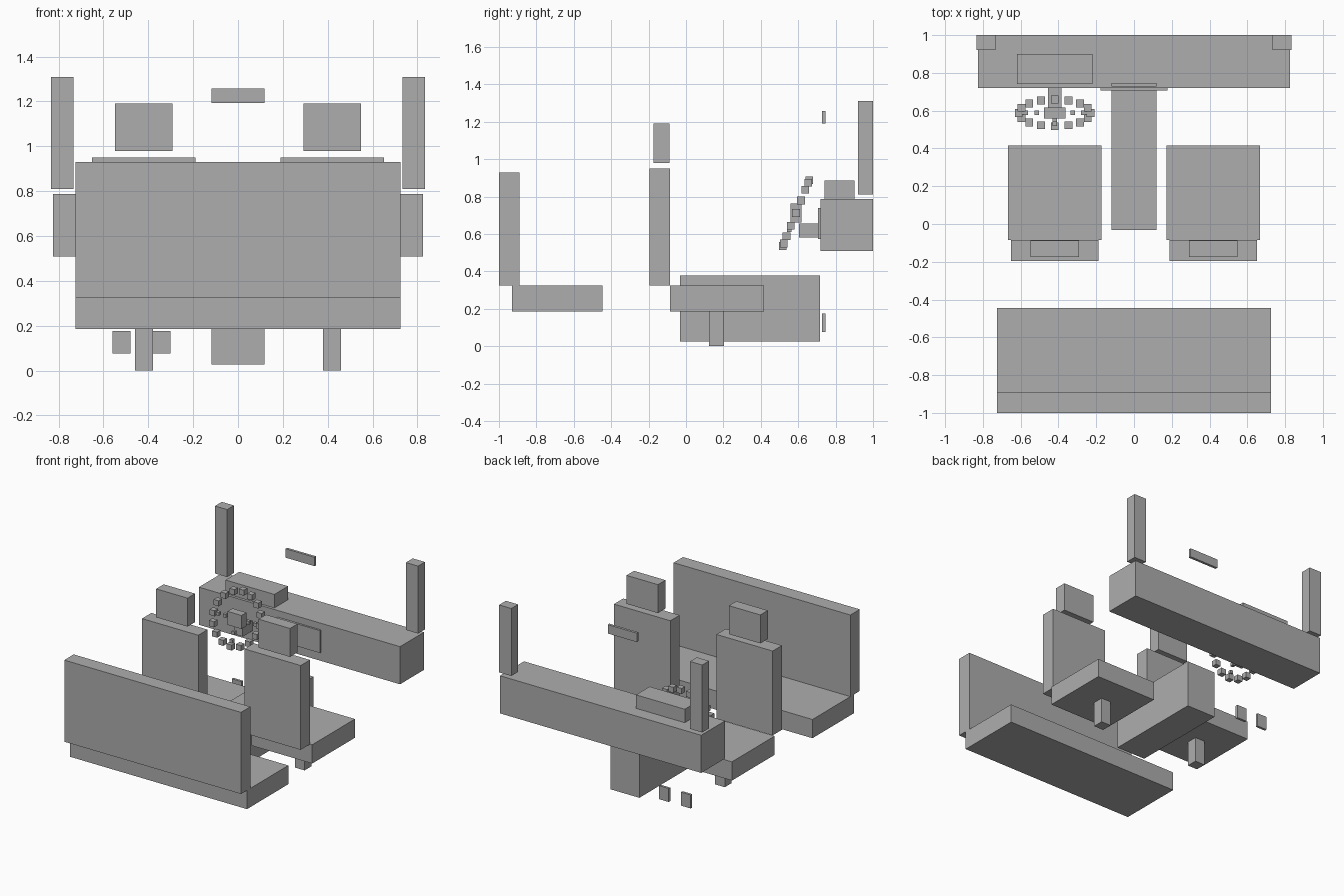
import bpy, bmesh, math
from mathutils import Matrix, Vector

if "Cube" in bpy.data.objects:
    bpy.data.objects.remove(bpy.data.objects["Cube"])

grey = bpy.data.materials.new("plain grey")
grey.diffuse_color = (0.42, 0.42, 0.42, 1)
grey.use_nodes = True
grey.node_tree.nodes["Principled BSDF"].inputs["Base Color"].default_value = grey.diffuse_color


def make(name, boxes):
    """One object made of axis-aligned boxes, each (centre, size)."""
    bm = bmesh.new()
    for c, s in boxes:
        bmesh.ops.create_cube(bm, size=1, matrix=Matrix.Translation(c) @ Matrix.Diagonal((*s, 1)))
    me = bpy.data.meshes.new(name)
    bm.to_mesh(me)
    bm.free()
    me.materials.append(grey)
    ob = bpy.data.objects.new(name, me)
    bpy.context.collection.objects.link(ob)
    return ob


def box(name, x, y, z):
    """Box given by its (min, max) range on each axis."""
    r = (x, y, z)
    make(name, [([(a + b) / 2 for a, b in r], [b - a for a, b in r])])


def around(c, half):
    return (c - half, c + half)


# Dashboard, instrument hood, screen and mirror
box("dashboard", (-0.825, 0.825), (0.72, 1.0), (0.508, 0.787))
box("instrument_hood", (-0.62, -0.22), (0.74, 0.90), (0.787, 0.887))
box("centre_screen", (-0.178, 0.178), (0.706, 0.72), (0.572, 0.738))
box("rear_view_mirror", (-0.119, 0.119), (0.727, 0.746), (1.192, 1.258))
box("centre_console", (-0.119, 0.119), (-0.033, 0.716), (0.026, 0.377))

# Rear bench
box("rear_bench_seat", (-0.725, 0.725), (-0.93, -0.446), (0.186, 0.325))
box("rear_bench_back", (-0.725, 0.725), (-1.0, -0.89), (0.325, 0.93))

# Mirrored front seats and windscreen pillars
for side, s in (("left", -1), ("right", 1)):
    cx = s * 0.42
    box(side + "_seat_cushion", around(cx, 0.248), (-0.085, 0.416), (0.186, 0.325))
    box(side + "_seat_back", around(cx, 0.231), (-0.195, -0.086), (0.325, 0.95))
    box(side + "_headrest", around(cx, 0.129), (-0.175, -0.087), (0.979, 1.19))
    box(side + "_seat_pedestal", around(cx, 0.04), (0.123, 0.203), (0.0, 0.186))
    box(side + "_pillar", around(s * 0.783, 0.05), (0.92, 1.0), (0.81, 1.31))

# Pedals
for name, x in (("brake_pedal", -0.52), ("accelerator_pedal", -0.34)):
    box(name, around(x, 0.04), (0.727, 0.745), (0.076, 0.176))

# Steering wheel: a tilted ring of small blocks, three dotted spokes and a hub
hub = Vector((-0.42, 0.588, 0.712))
R, tilt = 0.19, math.radians(22)


def on_wheel(r, a):
    up = r * math.sin(a)
    return hub + Vector((r * math.cos(a), up * math.sin(tilt), up * math.cos(tilt)))


make("steering_wheel_rim", [(on_wheel(R, math.tau * i / 16), (0.041,) * 3) for i in range(16)])
make("steering_wheel_spokes", [(on_wheel(R * f, a), (0.024,) * 3)
                               for a in (0, math.pi, -math.pi / 2) for f in (0.5, 0.8)])
make("steering_wheel_hub", [(hub, (0.115, 0.058, 0.10))])
box("steering_column", around(-0.42, 0.036), (0.604, 0.72), (0.582, 0.655))
